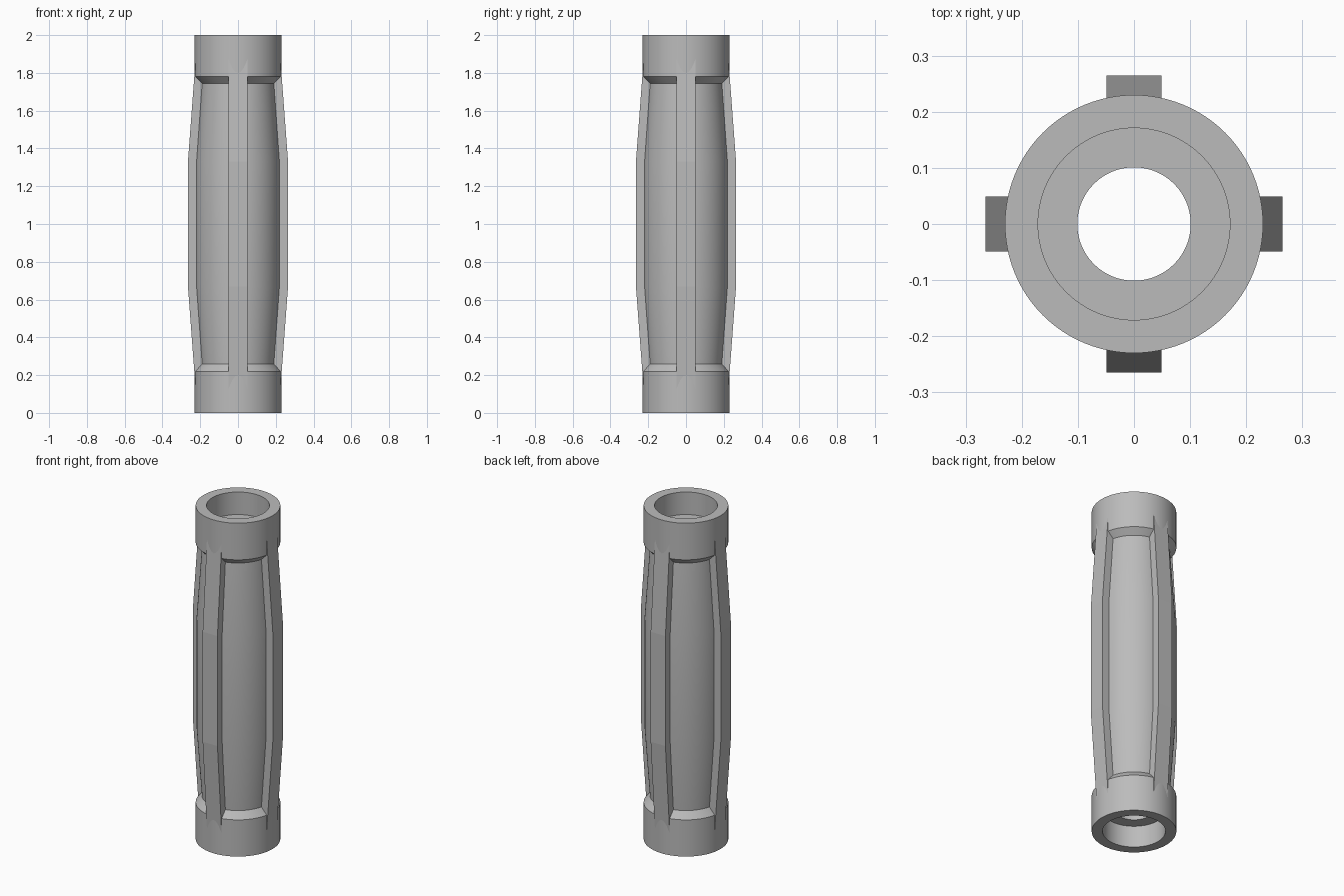
import bpy, bmesh, math
from mathutils import Matrix

old = bpy.data.objects.get("Cube")
if old:
    bpy.data.objects.remove(old, do_unlink=True)

GREY = (0.5, 0.5, 0.5, 1)
mat = bpy.data.materials.new("plain grey")
mat.use_nodes = True
mat.diffuse_color = GREY
mat.node_tree.nodes["Principled BSDF"].inputs["Base Color"].default_value = GREY


def finish(name, bm):
    bmesh.ops.recalc_face_normals(bm, faces=bm.faces)
    mesh = bpy.data.meshes.new(name)
    bm.to_mesh(mesh)
    bm.free()
    mesh.materials.append(mat)
    obj = bpy.data.objects.new(name, mesh)
    bpy.context.collection.objects.link(obj)
    bpy.ops.object.select_all(action="DESELECT")
    obj.select_set(True)
    bpy.context.view_layer.objects.active = obj
    return obj


# Hollow body: collars, bevelled recess, barrel and stepped bore
outer = [(0.23, 0), (0.23, 0.22), (0.196, 0.26), (0.225, 0.67),
         (0.225, 1.33), (0.196, 1.745), (0.23, 1.78), (0.23, 2)]
bore = [(0.171, 2), (0.171, 1.865), (0.101, 1.865),
        (0.101, 0.13), (0.171, 0.13), (0.171, 0)]
bm = bmesh.new()
ring = [bm.verts.new((r, 0, z)) for r, z in outer + bore]
edges = [bm.edges.new((a, b)) for a, b in zip(ring, ring[1:] + ring[:1])]
bmesh.ops.spin(bm, geom=ring + edges, cent=(0, 0, 0), axis=(0, 0, 1),
               angle=math.tau, steps=96, use_merge=True)
bmesh.ops.remove_doubles(bm, verts=bm.verts, dist=0.0001)
finish("hollow_body", bm)
bpy.ops.object.shade_smooth_by_angle(angle=math.radians(25))

# Four bowed ribs that run out into the collars
rib_profile = [(0.18, 0.12), (0.224, 0.12), (0.265, 0.67),
               (0.265, 1.33), (0.224, 1.88), (0.18, 1.88)]
HALF_WIDTH = 0.049
for i, side in enumerate(("left", "back", "right", "front")):
    bm = bmesh.new()
    face = bm.faces.new([bm.verts.new((r, -HALF_WIDTH, z)) for r, z in rib_profile])
    ext = bmesh.ops.extrude_face_region(bm, geom=[face])["geom"]
    moved = [v for v in ext if isinstance(v, bmesh.types.BMVert)]
    bmesh.ops.translate(bm, verts=moved, vec=(0, 2 * HALF_WIDTH, 0))
    bmesh.ops.rotate(bm, verts=bm.verts, cent=(0, 0, 0),
                     matrix=Matrix.Rotation(i * math.pi / 2, 3, "Z"))
    finish(side + "_rib", bm)
